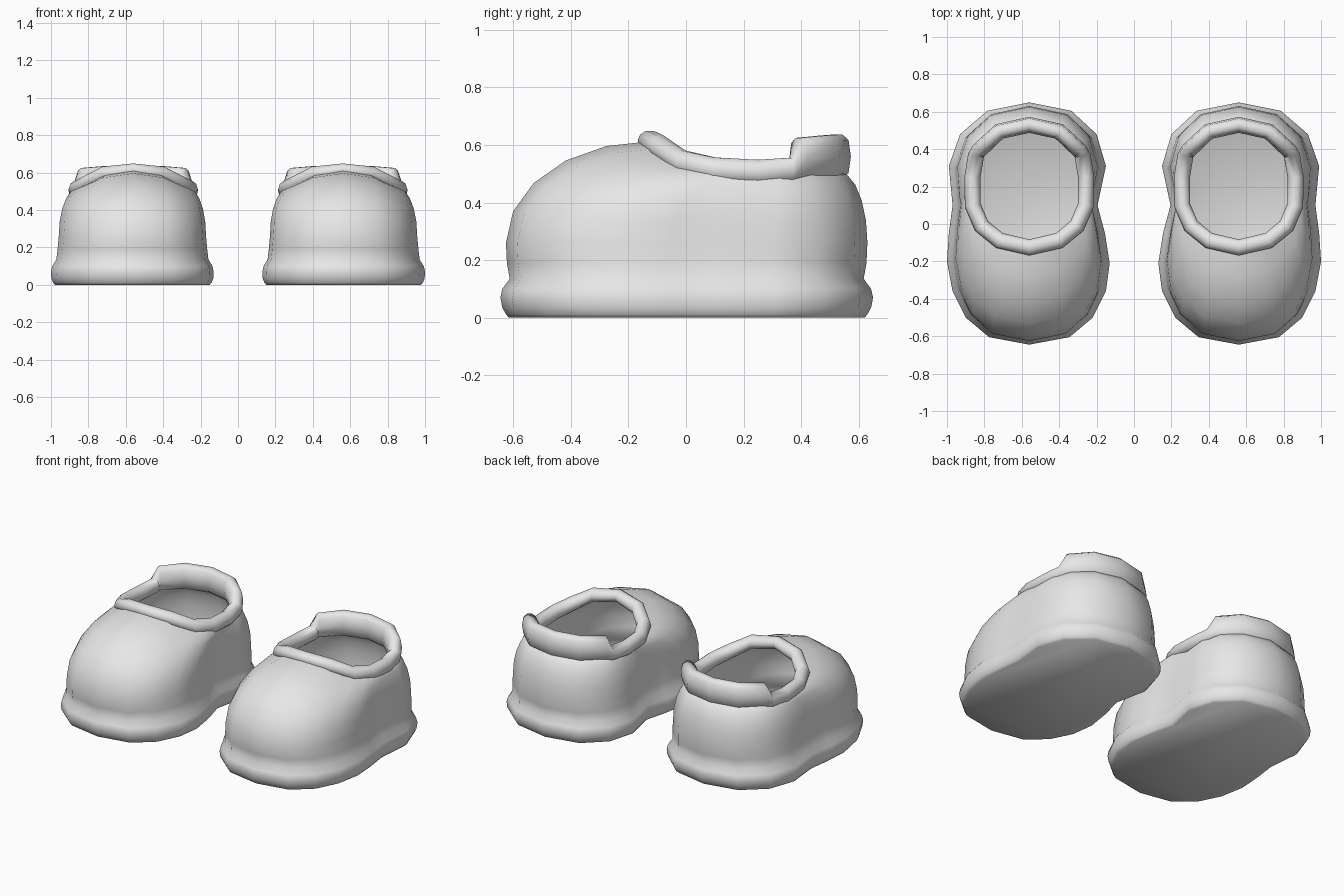
import bpy, bmesh, math

if "Cube" in bpy.data.objects:
    bpy.data.objects.remove(bpy.data.objects["Cube"])

grey = bpy.data.materials.new("soft grey")
grey.diffuse_color = (0.8, 0.8, 0.8, 1)
grey.use_nodes = True
grey.node_tree.nodes["Principled BSDF"].inputs["Base Color"].default_value = grey.diffuse_color

CX = 0.56  # distance of each shoe from the centre line

# Sole outline of the right-hand shoe, relative to its centre, from heel clockwise
OUTLINE = [(0, .65), (.225, .605), (.37, .48), (.43, .31), (.41, .10), (.43, -.05),
           (.44, -.20), (.41, -.36), (.34, -.50), (.215, -.605), (0, -.645),
           (-.215, -.605), (-.34, -.50), (-.41, -.36), (-.43, -.21), (-.405, -.05),
           (-.365, .10), (-.41, .31), (-.36, .48), (-.225, .605)]

# Collar centre line, front to heel on one side: x, y, z, half height
COLLAR = [(0, -.125, .615, .036), (.16, -.088, .592, .042), (.255, -.01, .537, .046),
          (.302, .10, .513, .046), (.304, .25, .505, .046), (.285, .365, .512, .046),
          (.272, .39, .553, .074), (.16, .495, .558, .079), (0, .53, .56, .079)]


def loft(name, rings, mirror, close_rings=False, cap=False):
    """Skin a stack of closed rings, smooth it and place it on one side."""
    bm = bmesh.new()
    loops = [[bm.verts.new((mirror * (CX + x), y, z)) for x, y, z in r] for r in rings]
    pairs = list(zip(loops, loops[1:]))
    if close_rings:
        pairs.append((loops[-1], loops[0]))
    for a, b in pairs:
        n = len(a)
        for i in range(n):
            j = (i + 1) % n
            bm.faces.new((a[i], a[j], b[j], b[i]))
    if cap:
        bm.faces.new(loops[0])
    bmesh.ops.recalc_face_normals(bm, faces=bm.faces)
    me = bpy.data.meshes.new(name)
    bm.to_mesh(me)
    bm.free()
    me.materials.append(grey)
    ob = bpy.data.objects.new(name, me)
    bpy.context.collection.objects.link(ob)
    bpy.ops.object.select_all(action='DESELECT')
    ob.select_set(True)
    bpy.context.view_layer.objects.active = ob
    bpy.ops.object.shade_smooth_by_angle(angle=math.radians(70))
    return ob


def collar_height(y):
    """Height of the opening edge at a given depth."""
    pts = [(p[1], p[2] if p[1] < .37 else .51) for p in COLLAR]
    for (y0, z0), (y1, z1) in zip(pts, pts[1:]):
        if y <= y1:
            return z0 + (z1 - z0) * max(0, (y - y0) / (y1 - y0))
    return pts[-1][1]


def body_rings():
    # Rolled sole edge and lower wall: height, width scale, length scale
    levels = [(0, .95, .955), (.012, .975, .97), (.035, .995, .99), (.07, 1, 1),
              (.10, .985, .99), (.135, .935, .95), (.19, .92, .965), (.26, .905, .97)]
    rings = [[(x * sx, y * sy, z) for x, y in OUTLINE] for z, sx, sy in levels]
    # Upper curves in from the wall to the foot opening
    wall = rings[-1]
    edge = []
    for x, y in OUTLINE:
        t = math.atan2(x / .43, y / .645)
        ey = .2025 + .325 * math.cos(t)
        edge.append((.315 * math.sin(t), ey, collar_height(ey)))
    for k in range(1, 6):
        a = math.pi / 2 * k / 5
        c, s = math.cos(a), math.sin(a)
        rings.append([(e[0] + (w[0] - e[0]) * c, e[1] + (w[1] - e[1]) * c,
                       w[2] + (e[2] - w[2]) * s) for w, e in zip(wall, edge)])
    return rings


def collar_rings():
    # Padded tube around the opening, taller at the heel tab
    path = COLLAR + [(-x, y, z, h) for x, y, z, h in COLLAR[-2:0:-1]]
    rings = []
    for i, (x, y, z, h) in enumerate(path):
        p, q = path[i - 1], path[(i + 1) % len(path)]
        tx, ty = q[0] - p[0], q[1] - p[1]
        d = math.hypot(tx, ty)
        nx, ny = ty / d, -tx / d
        ring = []
        for k in range(10):
            a = 2 * math.pi * k / 10
            c, s = math.cos(a), math.sin(a)
            if h > .06:  # squarer section on the heel tab
                s = math.copysign(abs(s) ** .6, s)
            ring.append((x + nx * .043 * c, y + ny * .043 * c, z + h * s))
        rings.append(ring)
    return rings


for side, m in (("right", 1), ("left", -1)):
    loft(side + "_shoe_body", body_rings(), m, cap=True)
    loft(side + "_shoe_collar", collar_rings(), m, close_rings=True)
